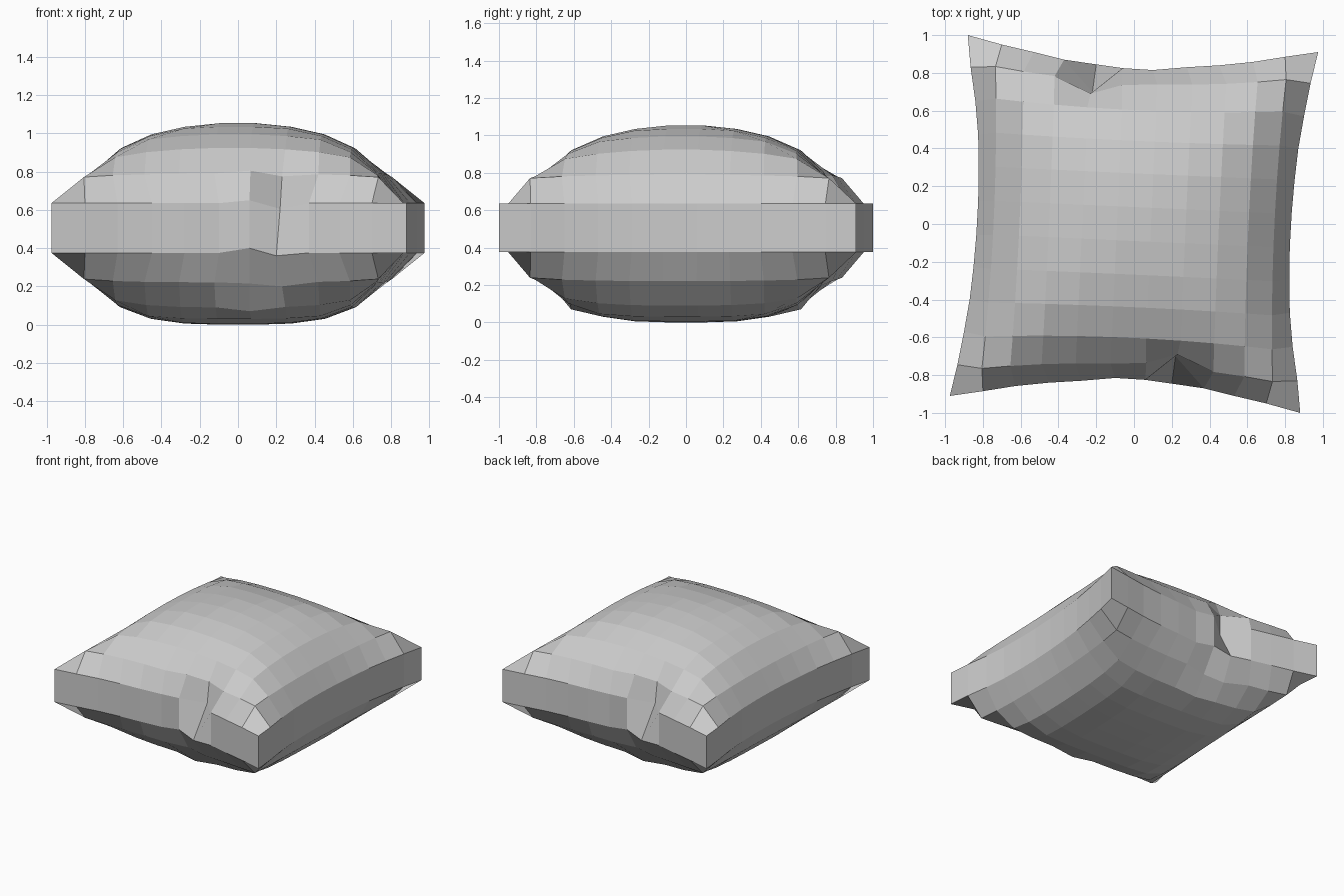
import bpy, bmesh, math

if "Cube" in bpy.data.objects:
    bpy.data.objects.remove(bpy.data.objects["Cube"])

N = 11          # cells per side
TILT = 0.045    # the weave is turned slightly

# outline of front and left edges; the other two follow by half-turn symmetry
FRONT_X = [-.975, -.80, -.63, -.45, -.28, -.10, .06, .20, .37, .53, .70, .88]
FRONT_Y = [-.91, -.885, -.858, -.84, -.83, -.815, -.825, -.845, -.87, -.91, -.95, -1.0]
LEFT_X = [-.975, -.935, -.90, -.87, -.85, -.835, -.825, -.822, -.825, -.84, -.865, -.88]
LEFT_Y = [-.91, -.745, -.57, -.40, -.23, -.06, .12, .29, .47, .65, .83, 1.0]
# inner ring positions and dome profiles
RING_X = [1, .77, .62, .455, .275, .09]
RING_Y = [1, .80, .63, .45, .27, .09]
TOP = [0, .37, .69, .86, .955, 1]
BOTTOM = [0, .41, .76, .92, .985, 1]

# pinched fold in the front and back edges: (column, row, is_top) -> position
FOLD = {
    (6, 0, True): (.06, -.825, .65), (7, 0, True): (.22, -.70, .605),
    (6, 0, False): (.06, -.825, .40), (7, 0, False): (.20, -.845, .36),
    (6, 1, True): (.065, -.735, .805), (7, 1, True): (.23, -.69, .775),
    (6, 1, False): (.06, -.71, .215), (7, 1, False): (.23, -.73, .20),
    (6, 2, False): (.06, -.615, .07),
}


def point(i, j, top):
    if j > 5:
        x, y, z = point(N - i, N - j, top)
        return -x, -y, z
    if (i, j, top) in FOLD:
        return FOLD[i, j, top]
    a, b = min(i, N - i), min(j, N - j)
    # height of the dome
    prof = TOP if top else BOTTOM
    lo, hi = sorted((prof[a], prof[b]))
    k = .19 if min(a, b) == 1 else .55
    h = lo * (1 - k * (1 - hi))
    z = .635 + .418 * h if top else .375 - .375 * h
    # plan position
    if j == 0:
        return FRONT_X[i], FRONT_Y[i], z
    if i == 0:
        return LEFT_X[j], LEFT_Y[j], z
    if i == N:
        return -LEFT_X[N - j], -LEFT_Y[N - j], z
    x = RING_X[a] * (-1 if i < 6 else 1)
    y = RING_Y[b] * (-1 if j < 6 else 1)
    u, v = x / .77, y / .80
    x, y = x * (1 - .06 * (1 - v * v) * x * x), y * (1 - .11 * (1 - u * u) * y * y)
    c, s = math.cos(TILT), math.sin(TILT)
    return x * c + y * s, y * c - x * s, z


bm = bmesh.new()
grid = {(i, j, t): bm.verts.new(point(i, j, t))
        for i in range(N + 1) for j in range(N + 1) for t in (True, False)}

# puffed top and bottom panels
for t in (True, False):
    for i in range(N):
        for j in range(N):
            bm.faces.new([grid[p, q, t] for p, q in
                          ((i, j), (i + 1, j), (i + 1, j + 1), (i, j + 1))])

# upright side band
rim = ([(i, 0) for i in range(N)] + [(N, j) for j in range(N)] +
       [(N - i, N) for i in range(N)] + [(0, N - j) for j in range(N)])
for p, q in zip(rim, rim[1:] + rim[:1]):
    bm.faces.new([grid[(*p, False)], grid[(*q, False)], grid[(*q, True)], grid[(*p, True)]])

bmesh.ops.recalc_face_normals(bm, faces=bm.faces)
mesh = bpy.data.meshes.new("cushion")
bm.to_mesh(mesh)
bm.free()
bpy.context.collection.objects.link(bpy.data.objects.new("cushion", mesh))
